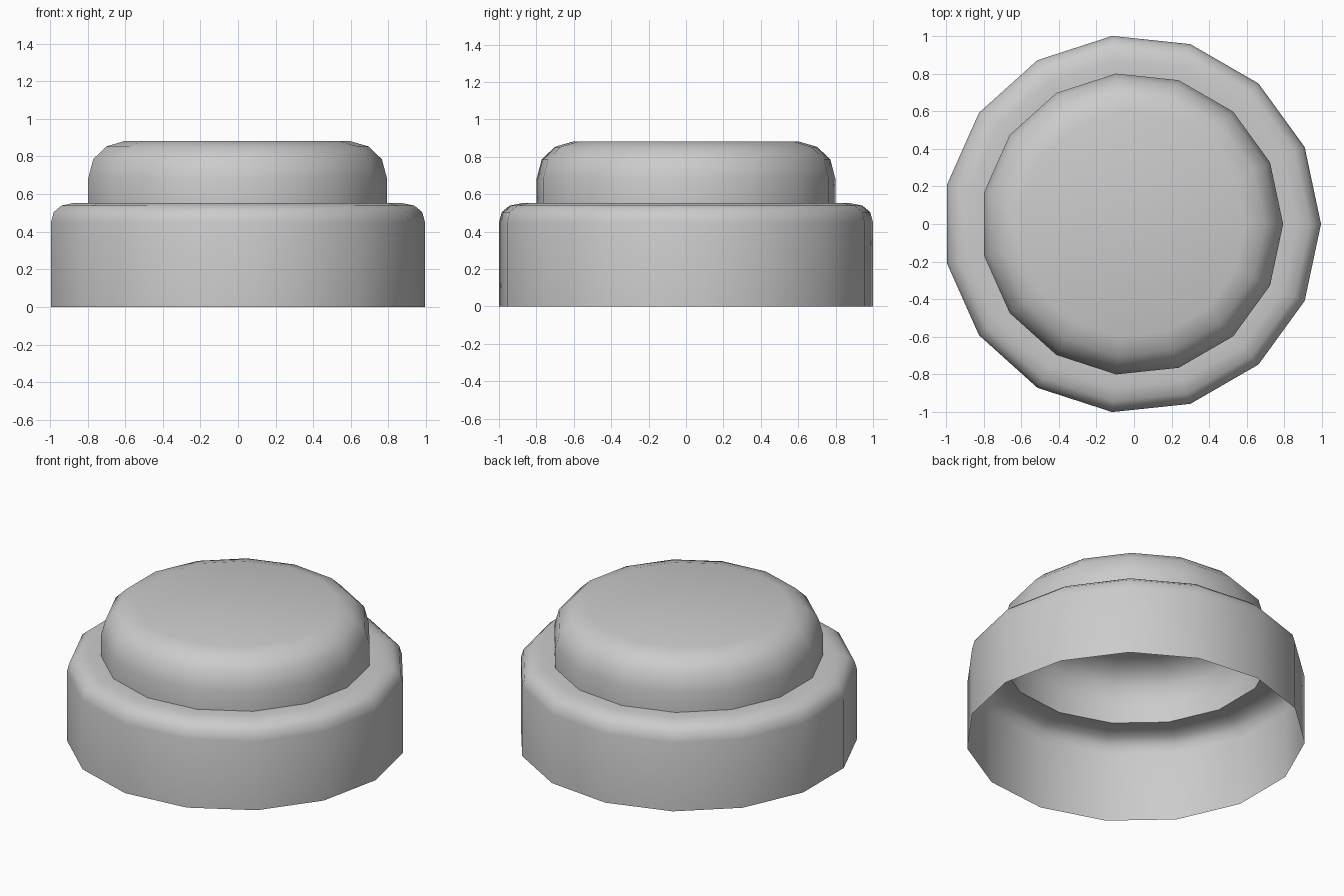
import bpy, bmesh, math

if "Cube" in bpy.data.objects:
    bpy.data.objects.remove(bpy.data.objects["Cube"])

SIDES = 15
SHIFT = -0.011  # centres the odd-sided outline on x = 0


def revolve(name, profile, capped=False):
    """Spin a (radius, z) profile into an open shell, optionally capped on top."""
    bm = bmesh.new()
    rings = []
    for r, z in profile:
        rings.append([bm.verts.new((r * math.cos(2 * math.pi * i / SIDES) + SHIFT,
                                    r * math.sin(2 * math.pi * i / SIDES), z))
                      for i in range(SIDES)])
    for low, high in zip(rings, rings[1:]):
        for i in range(SIDES):
            j = (i + 1) % SIDES
            bm.faces.new((low[i], low[j], high[j], high[i]))
    if capped:
        bm.faces.new(rings[-1])
    mesh = bpy.data.meshes.new(name)
    bm.to_mesh(mesh)
    bm.free()
    obj = bpy.data.objects.new(name, mesh)
    bpy.context.collection.objects.link(obj)
    bpy.ops.object.select_all(action='DESELECT')
    obj.select_set(True)
    bpy.context.view_layer.objects.active = obj
    bpy.ops.object.shade_smooth_by_angle(angle=math.radians(42))
    return obj


# Wide hollow base with a rounded shoulder, open underneath
revolve("base_collar", [(1.0055, 0), (1.0055, 0.45), (0.99, 0.505),
                        (0.948, 0.539), (0.88, 0.553), (0.804, 0.553)])

# Narrower raised cap with a rounded rim and flat top
revolve("raised_cap", [(0.804, 0.553), (0.804, 0.68), (0.776, 0.785),
                       (0.706, 0.853), (0.603, 0.883)], capped=True)
